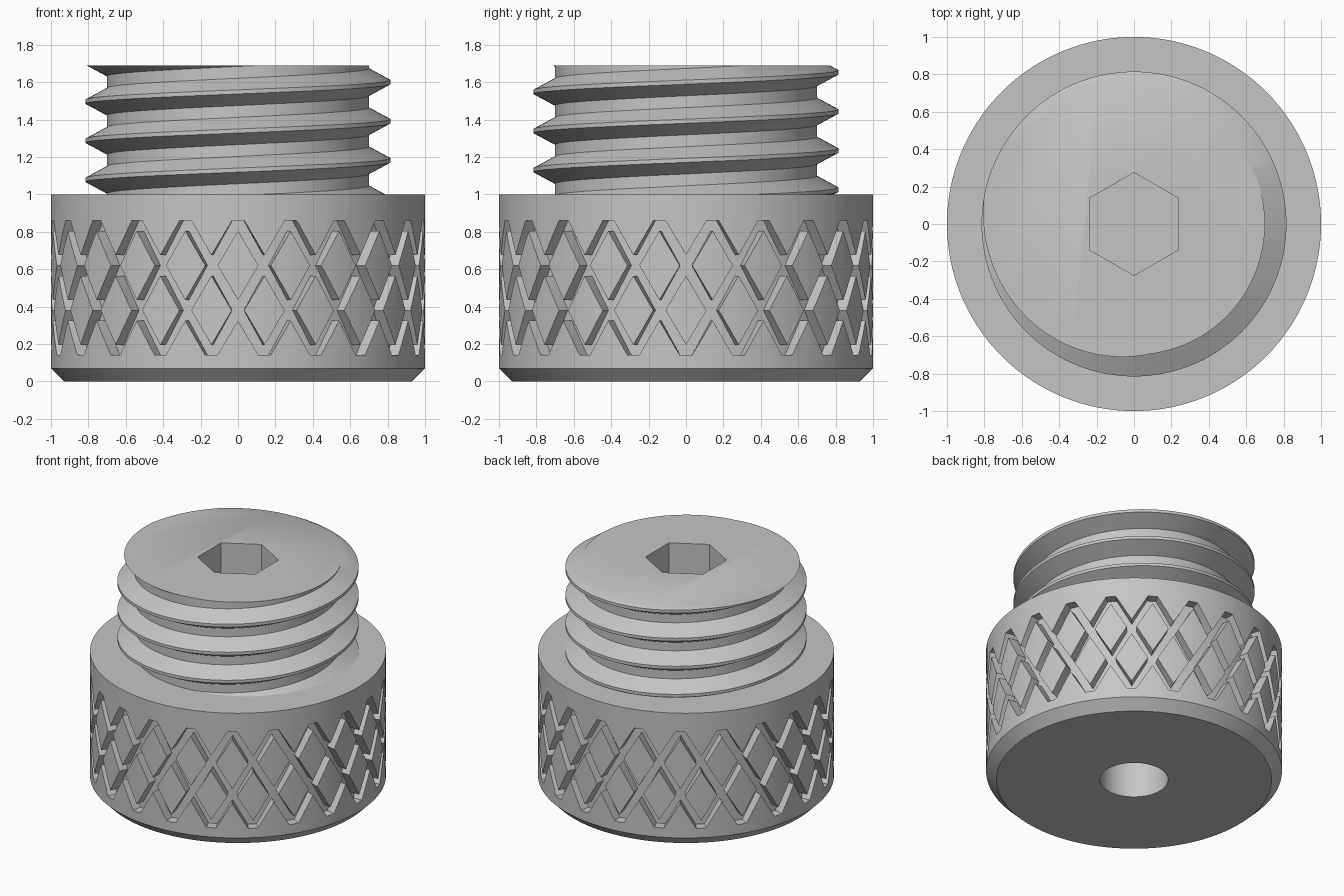
import bpy, bmesh
from math import pi, tau, cos, sin
from mathutils import Matrix

cube = bpy.data.objects.get("Cube")
if cube:
    bpy.data.objects.remove(cube)

steel = bpy.data.materials.new("plain grey")
steel.use_nodes = True
grey = (0.56, 0.56, 0.56, 1)
steel.diffuse_color = grey
steel.node_tree.nodes["Principled BSDF"].inputs["Base Color"].default_value = grey


def make_object(name, bm):
    bmesh.ops.recalc_face_normals(bm, faces=bm.faces[:])
    mesh = bpy.data.meshes.new(name)
    bm.to_mesh(mesh)
    bm.free()
    mesh.materials.append(steel)
    obj = bpy.data.objects.new(name, mesh)
    bpy.context.collection.objects.link(obj)
    return obj


def activate(obj):
    bpy.ops.object.select_all(action='DESELECT')
    obj.select_set(True)
    bpy.context.view_layer.objects.active = obj


def cut(obj, cutter):
    """Subtract the cutter, then discard it."""
    mod = obj.modifiers.new("cut", 'BOOLEAN')
    mod.operation = 'DIFFERENCE'
    mod.solver = 'EXACT'
    mod.object = cutter
    activate(obj)
    bpy.ops.object.modifier_apply(modifier=mod.name)
    bpy.data.objects.remove(cutter)


def finish(obj):
    activate(obj)
    bpy.ops.object.shade_smooth_by_angle(angle=pi / 6)


def lathe(name, profile, segments):
    bm = bmesh.new()
    verts = [bm.verts.new((r, 0, z)) for r, z in profile]
    edges = [bm.edges.new(pair) for pair in zip(verts, verts[1:])]
    bmesh.ops.spin(bm, geom=verts + edges, cent=(0, 0, 0), axis=(0, 0, 1),
                   angle=tau, steps=segments, use_merge=True)
    bmesh.ops.remove_doubles(bm, verts=bm.verts[:], dist=1e-5)
    return make_object(name, bm)


# Knurl groove cutters: helical bars, all leaning the same way
GROOVES = 22
PITCH_ANGLE = tau / GROOVES


def groove_cutter(name, lean, bottom, top, width=0.066, floor=0.93, steps=12):
    bm = bmesh.new()
    for g in range(GROOVES):
        rings = []
        for i in range(steps + 1):
            t = i / steps
            mid = -pi / 2 + PITCH_ANGLE * (g + lean * 1.5 * (1 - t))
            z = bottom + (top - bottom) * t
            corners = ((floor, -1), (1.04, -1), (1.04, 1), (floor, 1))
            rings.append([bm.verts.new((r * cos(mid + s * width / 2),
                                        r * sin(mid + s * width / 2), z))
                          for r, s in corners])
        for a, b in zip(rings, rings[1:]):
            for k in range(4):
                n = (k + 1) % 4
                bm.faces.new((a[k], a[n], b[n], b[k]))
        bm.faces.new(rings[0])
        bm.faces.new(rings[-1])
    return make_object(name, bm)


# Knurled head with a chamfered foot and a blind bore underneath
head = lathe("knurled_head",
             [(0, 0.5), (0.23, 0.5), (0.23, 0), (0.93, 0), (1, 0.07), (1, 1), (0, 1)],
             132)
cut(head, groove_cutter("left_grooves", 1, 0.14, 0.86))
cut(head, groove_cutter("right_grooves", -1, 0.1405, 0.8595))
finish(head)

# Threaded stud: a helical profile, trimmed flat at both ends
PITCH, ROOT, CREST, COLUMNS, TURNS = 0.209, 0.70, 0.815, 120, 7
PROFILE = [(ROOT, -0.073), (CREST, -0.011), (CREST, 0.011), (ROOT, 0.073)]
bm = bmesh.new()
columns = []
for c in range(COLUMNS):
    a = tau * c / COLUMNS
    columns.append([bm.verts.new((r * cos(a), r * sin(a),
                                  1.6 + PITCH * (turn - 5 + c / COLUMNS) + dz))
                    for turn in range(TURNS) for r, dz in PROFILE])
for c in range(COLUMNS):
    here, after = columns[c], columns[(c + 1) % COLUMNS]
    shift = len(PROFILE) if c == COLUMNS - 1 else 0
    for j in range(len(here) - 1 - shift):
        bm.faces.new((here[j], after[j + shift], after[j + 1 + shift], here[j + 1]))
for z, normal in ((1.688, 1), (0.99, -1)):
    result = bmesh.ops.bisect_plane(bm, geom=bm.verts[:] + bm.edges[:] + bm.faces[:],
                                    plane_co=(0, 0, z), plane_no=(0, 0, normal),
                                    clear_outer=True)
    rim = [e for e in result["geom_cut"] if isinstance(e, bmesh.types.BMEdge)]
    bmesh.ops.edgeloop_fill(bm, edges=rim)
stud = make_object("threaded_stud", bm)

# Hexagonal socket in the end of the stud
bm = bmesh.new()
bmesh.ops.create_cone(bm, cap_ends=True, segments=6, radius1=0.275, radius2=0.275, depth=0.6,
                      matrix=Matrix.Translation((0, 0, 1.49)))
corner = max(bm.verts, key=lambda v: v.co.y)
if corner.co.y < 0.27:
    bmesh.ops.rotate(bm, verts=bm.verts[:], cent=(0, 0, 0), matrix=Matrix.Rotation(pi / 6, 3, 'Z'))
cut(stud, make_object("hex_socket_cutter", bm))
finish(stud)
